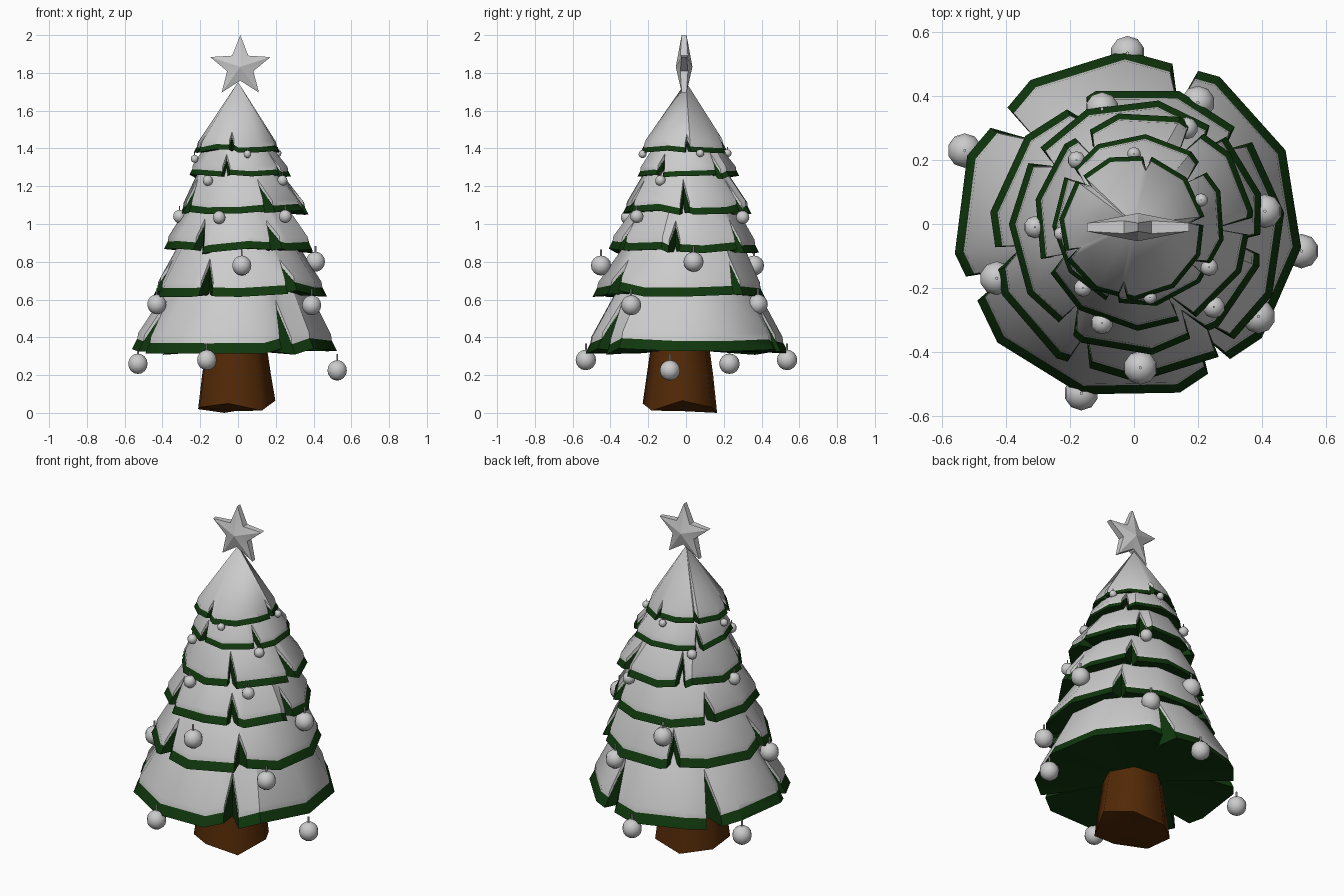
import bpy, bmesh, math, random
from mathutils import Vector, Matrix

if "Cube" in bpy.data.objects:
    bpy.data.objects.remove(bpy.data.objects["Cube"])

random.seed(4)
SIDES = 11
STEP = 360 / SIDES


def material(name, color):
    m = bpy.data.materials.new(name)
    m.diffuse_color = color
    m.use_nodes = True
    m.node_tree.nodes["Principled BSDF"].inputs["Base Color"].default_value = m.diffuse_color
    return m


GREEN = material("needles", (0.005, 0.038, 0.004, 1))
BROWN = material("bark", (0.085, 0.022, 0.002, 1))


def make(name, bm, mat=None, angle=33):
    bmesh.ops.remove_doubles(bm, verts=bm.verts, dist=0.0005)
    bmesh.ops.recalc_face_normals(bm, faces=bm.faces)
    for f in bm.faces:
        f.smooth = True
    me = bpy.data.meshes.new(name)
    bm.to_mesh(me)
    bm.free()
    me.set_sharp_from_angle(angle=math.radians(angle))
    ob = bpy.data.objects.new(name, me)
    bpy.context.collection.objects.link(ob)
    if mat:
        me.materials.append(mat)
    return ob


def skin(bm, rings):
    """Join successive closed rings of points with quads."""
    vr = [[bm.verts.new(p) for p in ring] for ring in rings]
    for a, b in zip(vr, vr[1:]):
        for i in range(len(a)):
            j = (i + 1) % len(a)
            bm.faces.new((a[i], a[j], b[j], b[i]))
    return vr


def columns(phase, notches, half):
    """Angles round the rim: polygon corners plus three per notch."""
    cols = []
    for k in range(SIDES):
        a = (phase + k * STEP) % 360
        if all(abs((a - n + 180) % 360 - 180) > half + 2 for n in notches):
            cols.append((a, False))
    for n in notches:
        cols += [((n - half) % 360, False), ((n - half * 0.3) % 360, True), ((n + half) % 360, False)]
    return sorted(cols)


def tier(i, rt, zt, R, zr, cx, cy, phase, notches, half, depth):
    cols = columns(phase, notches, half)
    sag = [random.uniform(-0.02, 0.02) * (0.4 + R) for _ in cols]
    th = 0.012 + 0.022 * R              # snow thickness
    Rs, zs = R * 0.955, zr + 0.09 * R   # upper edge of the rim

    def pt(col, f, dz, s=0):
        a, _ = col
        local = (a - phase) % STEP - STEP / 2
        chord = math.cos(math.pi / SIDES) / math.cos(math.radians(local))
        if f > 1:
            r, z = R, zr
        else:
            r, z = rt + (Rs - rt) * f, zt + (zs - zt) * f
        t = math.radians(a)
        return Vector((cx * f + r * chord * math.cos(t), cy * f + r * chord * math.sin(t), z + dz + s * f))

    # branches: notched cone with a steep rim, closed underneath
    bm = bmesh.new()
    top = [pt(c, 0, 0) for c in cols]
    edge = [pt(c, depth if c[1] else 1, 0, s) for c, s in zip(cols, sag)]
    low = [Vector((p.x, p.y, zr)) if c[1] else pt(c, 1.001, 0, s) for c, p, s in zip(cols, edge, sag)]
    mid = [Vector((cx, cy, zr + 0.01))] * len(cols)
    skin(bm, [top, edge, low, mid])
    make(f"branches_{i}", bm, GREEN)

    # snow: shell lying on the branches, lip at the rim
    bm = bmesh.new()
    fs = [depth - 0.03 if c[1] else 0.95 for c in cols]
    rings = [[pt(c, 0, th) for c in cols],
             [pt(c, f, th, s) for c, f, s in zip(cols, fs, sag)],
             [pt(c, f + 0.04, -0.006, s) for c, f, s in zip(cols, fs, sag)]]
    skin(bm, rings)
    make(f"snow_{i}", bm)


# tiers, top to bottom
tier(1, 0.0, 1.735, 0.230, 1.385, -0.005, -0.01, 10, (5, 78, 137, 203, 262), 3.5, 0.85)
tier(2, 0.15, 1.43, 0.272, 1.25, 0.015, 0.01, 20, (40, 145, 252, 325), 4.5, 0.52)
tier(3, 0.20, 1.29, 0.345, 1.06, 0.03, 0.01, 5, (-3, 60, 125, 205, 294), 4.5, 0.38)
tier(4, 0.25, 1.10, 0.402, 0.855, 0.01, -0.01, 15, (-8, 50, 145, 235, 300), 4.5, 0.5)
tier(5, 0.30, 0.90, 0.465, 0.63, 0.01, -0.03, 8, (43, 115, 190, 246, 308), 4.5, 0.5)
tier(6, 0.36, 0.66, 0.548, 0.325, -0.02, -0.005, 25.5, (70, 140, 202, 303), 4.5, 0.32)

# trunk: irregular seven-sided stump
bm = bmesh.new()
foot = (0.05, 0.012, 0.065, 0.03, 0.0, 0.02, 0.03)
rings = []
for z, r in ((0, 0.213), (0.2, 0.19), (0.40, 0.16)):
    ring = []
    for k in range(7):
        t = math.radians(-100 + k * 360 / 7)
        ring.append((r * math.cos(t) - 0.015, r * math.sin(t) * 0.95 - 0.03, z if z else foot[k]))
    rings.append(ring)
vr = skin(bm, rings)
bm.faces.new(vr[-1])
hub = bm.verts.new((-0.015, -0.03, 0.01))
for k in range(7):
    bm.faces.new((vr[0][k], vr[0][(k + 1) % 7], hub))
make("trunk", bm, BROWN, 60)

# star: five points, raised centre on both faces
bm = bmesh.new()
c = Vector((0.012, -0.01, 1.832))
rings = {s: [] for s in (-1, 1)}
for k in range(10):
    a = math.radians(90 + 36 * k)
    r, y = (0.073, 0.02) if k % 2 else (0.168, 0.013)
    for s in rings:
        rings[s].append(c + Vector((r * math.cos(a), s * y, r * math.sin(a))))
centre = {s: [c + Vector((0, s * 0.044, 0))] * 10 for s in rings}
skin(bm, [centre[-1], rings[-1], rings[1], centre[1]])
make("star", bm)

# baubles: (radius, positions) per tier, each with a short hanger
baubles = (
    (0.021, ((0.05, -0.23, 1.37), (0.21, 0.075, 1.375), (0, 0.22, 1.375), (-0.23, -0.03, 1.345))),
    (0.028, ((-0.18, 0.2, 1.23), (-0.16, -0.2, 1.23), (0.235, -0.135, 1.23))),
    (0.035, ((0.165, 0.3, 1.035), (-0.31, -0.01, 1.04), (0.25, -0.26, 1.04), (-0.1, -0.31, 1.035))),
    (0.053, ((-0.1, 0.36, 0.78), (0.41, 0.04, 0.8), (0.02, -0.45, 0.78))),
    (0.053, ((0.2, 0.38, 0.575), (-0.43, -0.17, 0.575), (0.39, -0.29, 0.57))),
    (0.054, ((-0.02, 0.535, 0.28), (-0.53, 0.23, 0.26), (0.525, -0.085, 0.225), (-0.165, -0.53, 0.28))),
)
n = 0
for r, places in baubles:
    for p in places:
        n += 1
        bm = bmesh.new()
        bmesh.ops.create_uvsphere(bm, u_segments=10, v_segments=8, radius=r, matrix=Matrix.Translation(p))
        bmesh.ops.create_cone(bm, cap_ends=True, segments=6, radius1=r * 0.1, radius2=r * 0.1, depth=r * 0.7,
                              matrix=Matrix.Translation(Vector(p) + Vector((0, 0, r * 1.25))))
        make(f"bauble_{n}", bm, None, 50)
